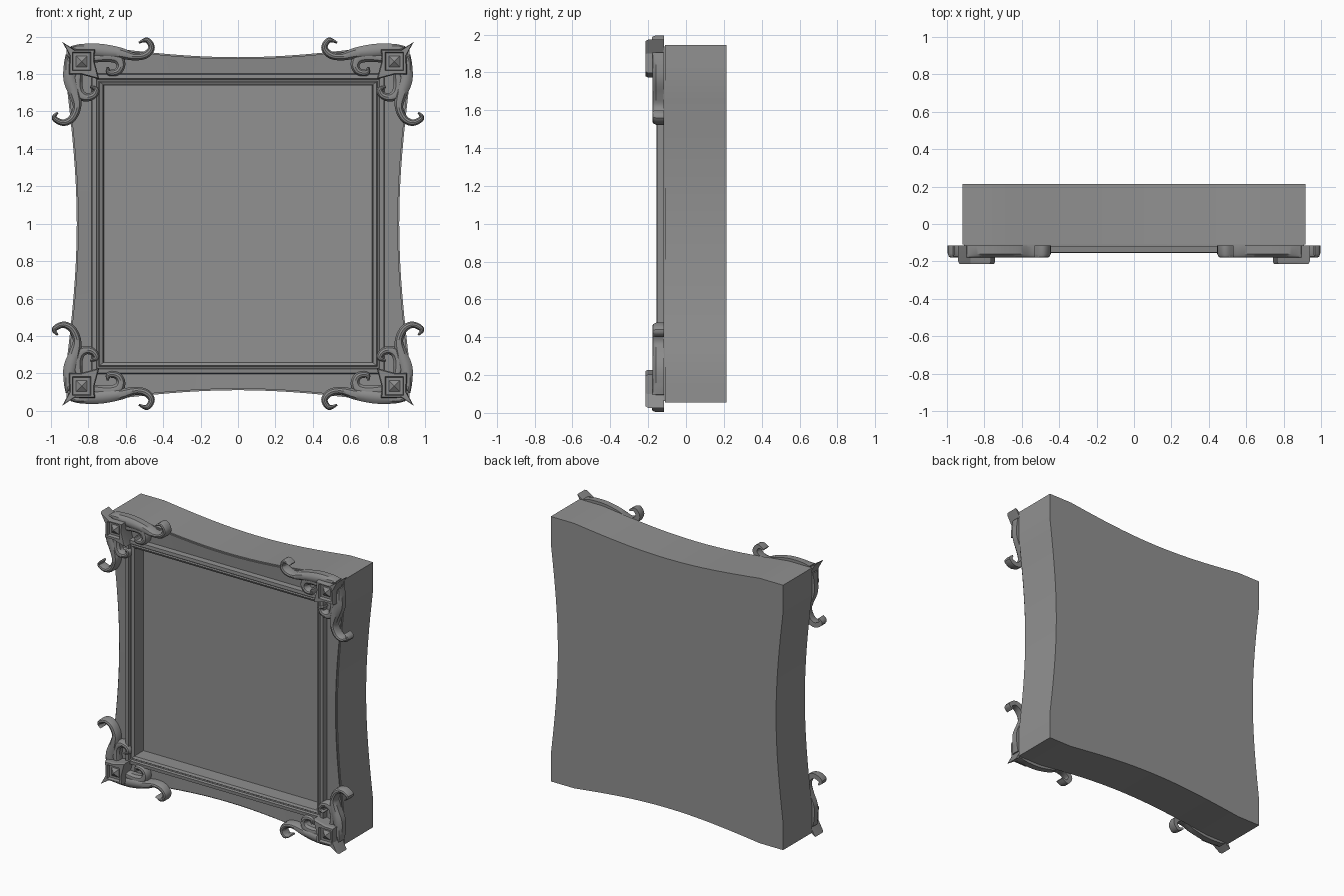
import bpy, bmesh, math
from mathutils import Vector

if "Cube" in bpy.data.objects:
    bpy.data.objects.remove(bpy.data.objects["Cube"], do_unlink=True)

MID = 1.0   # height of the frame's centre


def material(name, value):
    m = bpy.data.materials.new(name)
    m.use_nodes = True
    color = (value, value, value, 1)
    m.diffuse_color = color
    m.node_tree.nodes["Principled BSDF"].inputs["Base Color"].default_value = color
    return m


gray = material("mid gray", 0.285)
trim_gray = material("trim gray", 0.26)


def finish(name, bm, mats, angle=30):
    bmesh.ops.recalc_face_normals(bm, faces=bm.faces)
    mesh = bpy.data.meshes.new(name)
    bm.to_mesh(mesh)
    bm.free()
    for m in mats:
        mesh.materials.append(m)
    ob = bpy.data.objects.new(name, mesh)
    bpy.context.collection.objects.link(ob)
    bpy.ops.object.select_all(action='DESELECT')
    ob.select_set(True)
    bpy.context.view_layer.objects.active = ob
    bpy.ops.object.shade_smooth_by_angle(angle=math.radians(angle))


def bridge(bm, a, b):
    n = len(a)
    return [bm.faces.new((a[i], a[(i + 1) % n], b[(i + 1) % n], b[i])) for i in range(n)]


# Frame body: one stack of rings from the back edge to the recessed panel
def frame_ring(bm, hx, hz, y, bow, steps=20):
    def sag(t):
        return bow * math.cos(math.pi / 2 * min(1, abs(t) / 0.8))
    ring = []
    for side in range(4):
        for i in range(steps):
            t = 2 * i / steps - 1
            x, z = [(t * hx, -hz + sag(t)), (hx - sag(t), t * hz),
                    (-t * hx, hz - sag(t)), (-hx + sag(t), -t * hz)][side]
            ring.append(bm.verts.new((x, y, z + MID)))
    return ring


bm = bmesh.new()
profile = [  # half width, half height, depth, bow of the sides
    (0.918, 0.946, 0.215, 0.056), (0.918, 0.946, -0.11, 0.056),
    (0.91, 0.938, -0.11, 0.056), (0.91, 0.938, -0.12, 0.056),
    (0.784, 0.803, -0.116, 0), (0.78, 0.799, -0.153, 0),
    (0.757, 0.776, -0.155, 0), (0.753, 0.772, -0.138, 0),
    (0.745, 0.764, -0.138, 0), (0.74, 0.759, -0.146, 0),
    (0.722, 0.743, -0.138, 0), (0.717, 0.738, -0.043, 0)]
rings = [frame_ring(bm, *p) for p in profile]
bm.faces.new(rings[0])
for k in range(len(rings) - 1):
    for f in bridge(bm, rings[k], rings[k + 1]):
        f.material_index = 1 if k >= 2 else 0
bm.faces.new(rings[-1])
finish("frame_body", bm, [gray, trim_gray])


# Scrolls: tapered ribbons with a raised ridge, swept along a smooth path
def smooth_path(points, sub=5):
    p = [Vector(q) for q in points]
    p = [p[0]] + p + [p[-1]]
    out = []
    for i in range(1, len(p) - 2):
        a, b, c, d = p[i - 1:i + 3]
        for s in range(sub):
            t = s / sub
            out.append(0.5 * (2 * b + (c - a) * t + (2 * a - 5 * b + 4 * c - d) * t * t
                              + (3 * b - a - 3 * c + d) * t ** 3))
    return out + [p[-1]]


def scroll(name, points, sx, sz, ridge):
    path = smooth_path(points)
    bm = bmesh.new()
    prev = None
    section = [(-1, -0.115), (-1, ridge + 0.02), (-0.55, ridge + 0.004), (0, ridge),
               (0.55, ridge + 0.004), (1, ridge + 0.02), (1, -0.115)]
    for i, q in enumerate(path):
        d = path[min(i + 1, len(path) - 1)] - path[max(i - 1, 0)]
        n = Vector((-d.y, d.x)).normalized() * q.z
        ring = [bm.verts.new((sx * (q.x + n.x * s), y, MID + sz * (q.y + n.y * s)))
                for s, y in section]
        if prev:
            bridge(bm, prev, ring)
        else:
            bm.faces.new(ring)
        prev = ring
    bm.faces.new(prev)
    finish(name, bm, [trim_gray], 35)


# Each path point: distance outward, distance upward, half width
long_scroll = [(.895, .945, .004), (.845, .935, .026), (.738, .925, .037), (.631, .912, .03),
               (.551, .893, .02), (.492, .904, .02), (.462, .942, .017),
               (.487, .982, .014), (.53, .968, .005)]
side_scroll = [(.918, .905, .004), (.907, .857, .024), (.897, .77, .036), (.87, .685, .03),
               (.861, .621, .022), (.888, .562, .02), (.936, .54, .017),
               (.983, .565, .014), (.964, .595, .005)]
inner_top = [(.79, .88, .02), (.7, .895, .03), (.643, .884, .03), (.626, .845, .023),
             (.647, .812, .02), (.69, .808, .016), (.697, .838, .006)]
inner_side = [(.85, .81, .02), (.862, .746, .03), (.85, .697, .03), (.813, .676, .023),
              (.773, .686, .02), (.758, .717, .016), (.79, .733, .006)]


# Corner boss: spiked square plate with a sunken field and a small pyramid
def corner_boss(name, sx, sz):
    cx, cz = 0.836, 0.868
    outline = [(.94, .973), (.875, .93), (.765, .932), (.768, .87),
               (.742, .772), (.835, .797), (.905, .797), (.9, .9)]
    signs = [(1, 1), (0, 1), (-1, 1), (-1, 0), (-1, -1), (0, -1), (1, -1), (1, 0)]
    inner = [(cx + s * .05, cz + t * .05) for s, t in signs]
    bm = bmesh.new()

    def ring(pts, y, scale=1):
        return [bm.verts.new((sx * (cx + (p[0] - cx) * scale), y,
                              MID + sz * (cz + (p[1] - cz) * scale))) for p in pts]

    rings = [ring(outline, -.115), ring(outline, -.2), ring(outline, -.215, .92),
             ring(inner, -.215), ring(inner, -.192, .9), ring(inner, -.192, .6)]
    bm.faces.new(rings[0])
    for a, b in zip(rings, rings[1:]):
        bridge(bm, a, b)
    apex = bm.verts.new((sx * cx, -.214, MID + sz * cz))
    last = rings[-1]
    for i in range(8):
        bm.faces.new((last[i], last[(i + 1) % 8], apex))
    finish(name, bm, [trim_gray], 20)


# Repeat the ornaments on all four corners
for sx, h in ((1, "left"), (-1, "right")):
    for sz, v in ((1, "top"), (-1, "bottom")):
        tag = f"_{v}_{h}"
        corner_boss("corner_boss" + tag, sx, sz)
        scroll("long_scroll" + tag, long_scroll, sx, sz, -.18)
        scroll("side_scroll" + tag, side_scroll, sx, sz, -.178)
        scroll("inner_long_curl" + tag, inner_top, sx, sz, -.172)
        scroll("inner_side_curl" + tag, inner_side, sx, sz, -.17)
